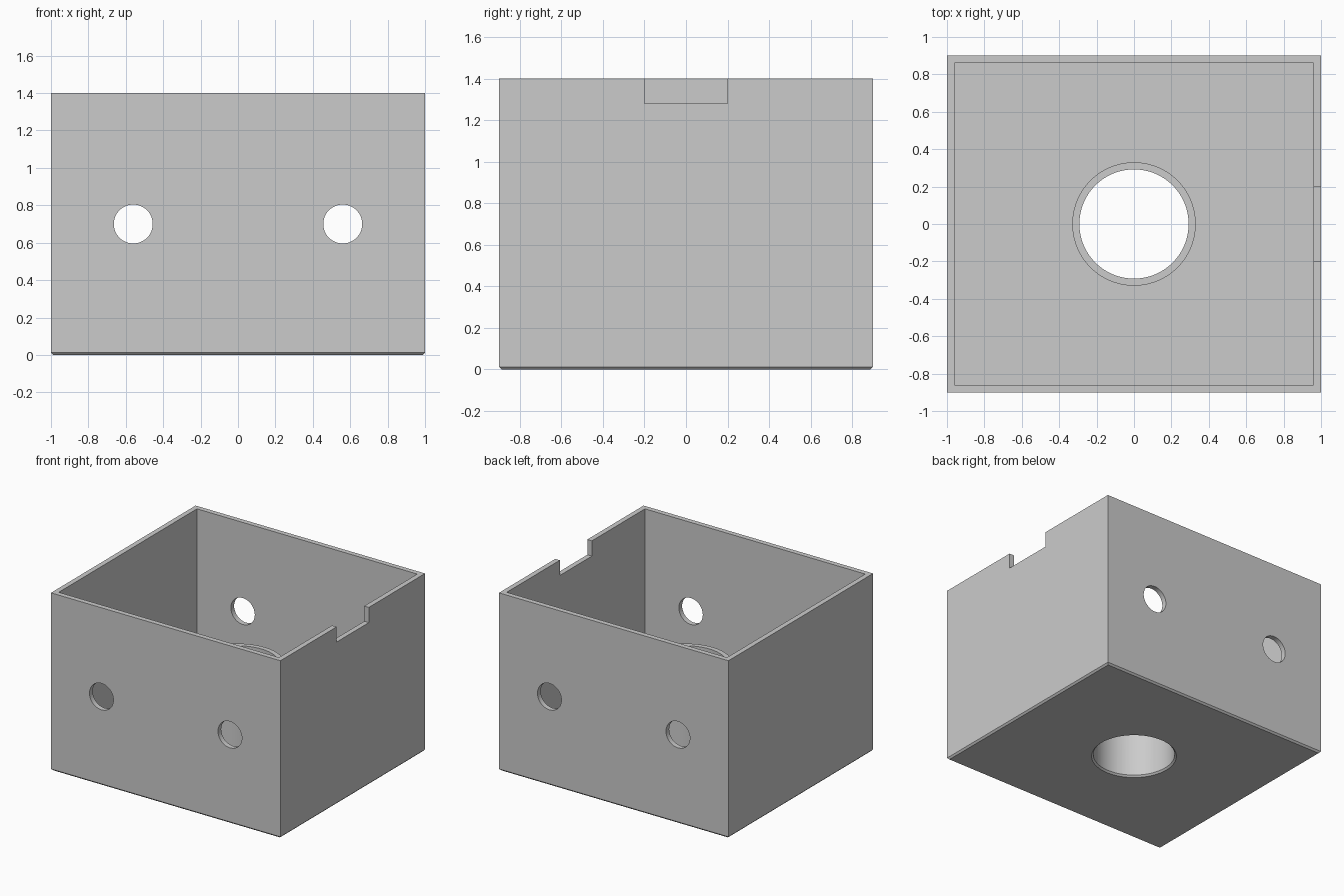
import bpy
import bmesh
from math import pi, radians
from mathutils import Matrix, Vector

if "Cube" in bpy.data.objects:
    bpy.data.objects.remove(bpy.data.objects["Cube"], do_unlink=True)

HALF_X, HALF_Y, HEIGHT = 1.0, 0.9, 1.4
WALL, CHAMFER = 0.04, 0.013
TUBE_OUTER, TUBE_INNER, TUBE_TOP = 0.33, 0.292, 0.77

grey = bpy.data.materials.new("plain grey")
grey.use_nodes = True
colour = (0.6, 0.6, 0.6, 1)
grey.diffuse_color = colour
grey.node_tree.nodes["Principled BSDF"].inputs["Base Color"].default_value = colour


def add_object(name, bm):
    mesh = bpy.data.meshes.new(name)
    bm.to_mesh(mesh)
    bm.free()
    mesh.materials.append(grey)
    obj = bpy.data.objects.new(name, mesh)
    bpy.context.collection.objects.link(obj)
    return obj


def box(name, low, high, chamfer_bottom=0):
    low, high = Vector(low), Vector(high)
    bm = bmesh.new()
    bmesh.ops.create_cube(bm, size=1)
    bmesh.ops.scale(bm, vec=high - low, verts=bm.verts)
    bmesh.ops.translate(bm, vec=(low + high) / 2, verts=bm.verts)
    if chamfer_bottom:
        edges = [e for e in bm.edges if all(v.co.z < low.z + 0.001 for v in e.verts)]
        bmesh.ops.bevel(bm, geom=edges, offset=chamfer_bottom, segments=1, affect="EDGES")
    return add_object(name, bm)


def rod(name, r_bottom, r_top, z_low, z_high, turn=None):
    bm = bmesh.new()
    bmesh.ops.create_cone(bm, cap_ends=True, segments=96, radius1=r_bottom,
                          radius2=r_top, depth=z_high - z_low)
    bmesh.ops.translate(bm, vec=(0, 0, (z_low + z_high) / 2), verts=bm.verts)
    if turn:
        bmesh.ops.transform(bm, matrix=turn, verts=bm.verts)
    return add_object(name, bm)


def combine(target, tool, operation):
    mod = target.modifiers.new(operation.lower(), "BOOLEAN")
    mod.operation, mod.solver, mod.object = operation, "EXACT", tool
    bpy.context.view_layer.objects.active = target
    bpy.ops.object.modifier_apply(modifier=mod.name)
    bpy.data.objects.remove(tool, do_unlink=True)


# Open box with a chamfered base
body = box("open_box", (-HALF_X, -HALF_Y, 0), (HALF_X, HALF_Y, HEIGHT), CHAMFER)
combine(body, box("cavity", (WALL - HALF_X, WALL - HALF_Y, WALL),
                  (HALF_X - WALL, HALF_Y - WALL, HEIGHT + 0.2)), "DIFFERENCE")

# Central tube rising from the floor, open right through
combine(body, rod("tube", TUBE_OUTER, TUBE_OUTER, WALL / 2, TUBE_TOP), "UNION")
combine(body, rod("bore", TUBE_INNER, TUBE_INNER, -0.2, HEIGHT), "DIFFERENCE")
combine(body, rod("bore_chamfer", TUBE_INNER + 2 * CHAMFER, TUBE_INNER - CHAMFER,
                  -CHAMFER, 2 * CHAMFER), "DIFFERENCE")

# Round holes through the front and back walls
for side in (-1, 1):
    turn = Matrix.Translation((side * 0.56, 0, HEIGHT / 2)) @ Matrix.Rotation(pi / 2, 4, "X")
    combine(body, rod("side_hole", 0.104, 0.104, -1.2, 1.2, turn), "DIFFERENCE")

# Notch in the rim of the left wall
combine(body, box("notch", (HALF_X - 0.1, -0.2, HEIGHT - 0.12),
                  (HALF_X + 0.1, 0.2, HEIGHT + 0.1)), "DIFFERENCE")

bpy.ops.object.select_all(action="DESELECT")
body.select_set(True)
bpy.context.view_layer.objects.active = body
bpy.ops.object.shade_smooth_by_angle(angle=radians(30))
